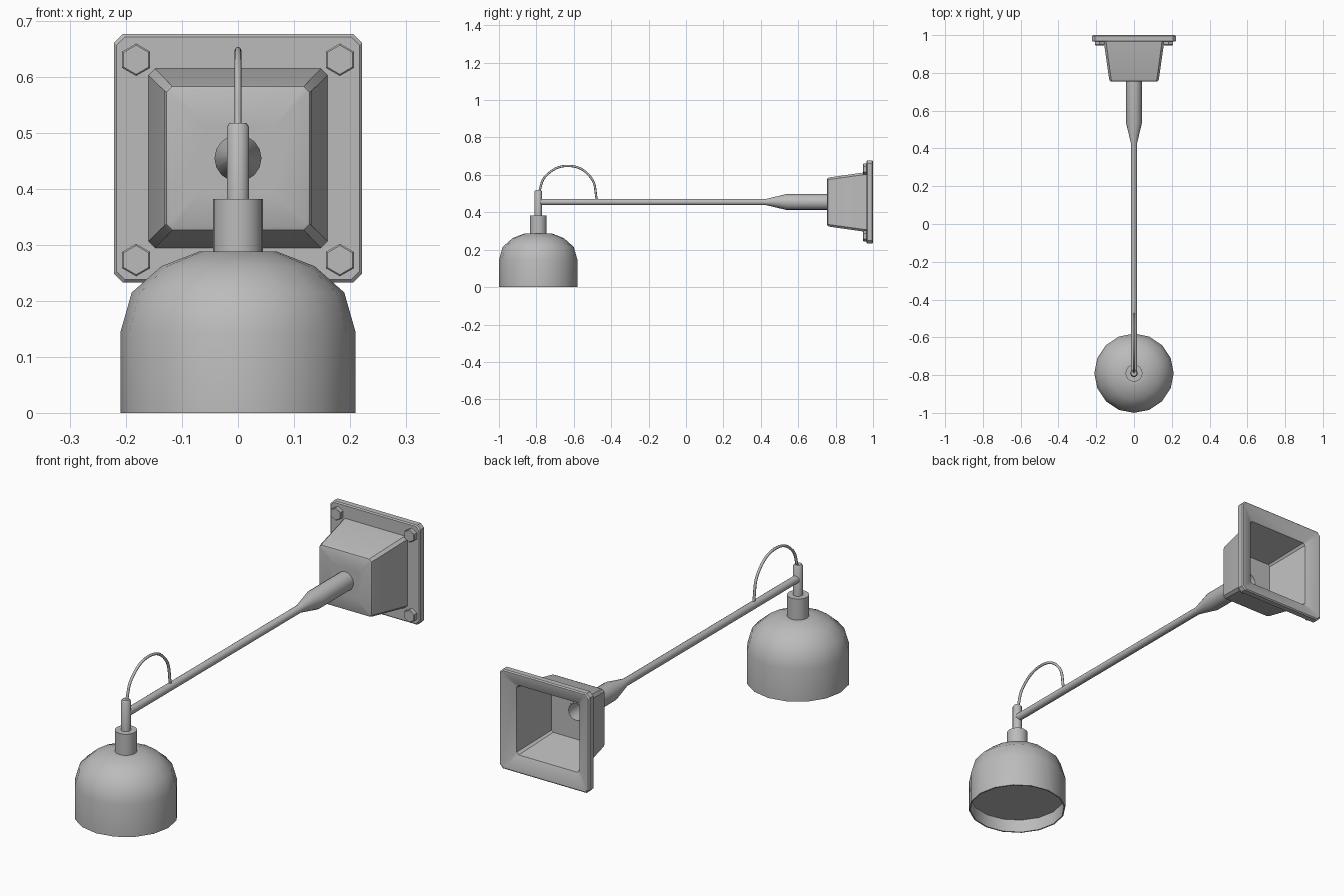
import bpy, bmesh
from math import sin, cos, pi, radians
from mathutils import Vector

cube = bpy.data.objects.get("Cube")
if cube:
    bpy.data.objects.remove(cube, do_unlink=True)

grey = bpy.data.materials.new("painted_grey")
grey.use_nodes = True
grey.diffuse_color = (0.5, 0.5, 0.5, 1)
grey.node_tree.nodes["Principled BSDF"].inputs["Base Color"].default_value = (0.5, 0.5, 0.5, 1)

LAMP_Y = -0.79
AXIS_Z = 0.455


def finish(obj, angle):
    bpy.ops.object.select_all(action="DESELECT")
    obj.select_set(True)
    bpy.context.view_layer.objects.active = obj
    bpy.ops.object.shade_smooth_by_angle(angle=radians(angle))


def loft(name, rings, angle=40, closed=False):
    """Skin a list of equal-length rings; cap the ends or join last to first."""
    bm = bmesh.new()
    loops = [[bm.verts.new(p) for p in ring] for ring in rings]
    n = len(loops[0])
    pairs = list(zip(loops, loops[1:]))
    if closed:
        pairs.append((loops[-1], loops[0]))
    else:
        bm.faces.new(loops[0])
        bm.faces.new(loops[-1])
    for a, b in pairs:
        for i in range(n):
            j = (i + 1) % n
            bm.faces.new((a[i], a[j], b[j], b[i]))
    bmesh.ops.recalc_face_normals(bm, faces=bm.faces)
    mesh = bpy.data.meshes.new(name)
    bm.to_mesh(mesh)
    bm.free()
    mesh.materials.append(grey)
    obj = bpy.data.objects.new(name, mesh)
    bpy.context.collection.objects.link(obj)
    finish(obj, angle)
    return obj


def circle(r, n, start=0.0):
    return [(r * cos(start + 2 * pi * i / n), r * sin(start + 2 * pi * i / n)) for i in range(n)]


def upright(name, profile, n=16):
    """Turned part on the lamp's vertical axis, profile of (radius, z)."""
    return loft(name, [[(x, LAMP_Y + y, z) for x, y in circle(r, n)] for r, z in profile])


def along_y(name, profile, n=16, x=0, z=AXIS_Z, start=0.0, angle=40):
    """Turned part lying along y, profile of (radius, y)."""
    return loft(name, [[(x + u, y, z + v) for u, v in circle(r, n, start)] for r, y in profile], angle)


def square(h, c, y):
    """Square ring of half size h with corners chamfered by c."""
    k = h - c
    return [(u, y, AXIS_Z + v) for u, v in
            ((h, -k), (h, k), (k, h), (-k, h), (-h, k), (-h, -k), (-k, -h), (k, -h))]


# Lamp shade with a thin wall and a recessed diffuser
upright("lamp_shade", [(0.04, 0.288), (0.07, 0.288), (0.137, 0.262), (0.19, 0.215), (0.21, 0.145),
                       (0.21, 0), (0.204, 0), (0.204, 0.06)])

# Socket collar and post
upright("socket_collar", [(0.045, 0.28), (0.045, 0.382)])
upright("lamp_post", [(0.02, 0.37), (0.02, 0.511), (0.015, 0.518)])

# Arm, swelling to a hollow sleeve at the wall box
along_y("arm", [(0.017, -0.785), (0.017, 0.43), (0.042, 0.535), (0.042, 0.775),
                (0.037, 0.775), (0.037, 0.56)])

# Hollow wall box with its mounting plate, one continuous shell
box = loft("wall_mount", [
    square(0.06, 0.008, 0.755), square(0.122, 0.008, 0.755), square(0.128, 0.01, 0.758),
    square(0.132, 0.011, 0.768), square(0.16, 0.012, 0.965), square(0.217, 0.015, 0.965),
    square(0.222, 0.016, 0.97), square(0.222, 0.016, 0.995), square(0.217, 0.015, 1.0),
    square(0.21, 0.013, 1.0), square(0.155, 0.01, 0.972), square(0.122, 0.008, 0.773),
    square(0.06, 0.008, 0.773)], angle=30, closed=True)

# Front wall panel around the sleeve
bm = bmesh.new()
for y in (0.755, 0.773):
    outer = [bm.verts.new(p) for p in square(0.06, 0.008, y)]
    inner = [bm.verts.new((u, y, AXIS_Z + v)) for u, v in circle(0.041, 16)]
    edges = [bm.edges.new((loop[i - 1], loop[i])) for loop in (outer, inner) for i in range(len(loop))]
    bmesh.ops.triangle_fill(bm, edges=edges, use_beauty=True, normal=Vector((0, -1 if y < 0.76 else 1, 0)))
mesh = bpy.data.meshes.new("sleeve_surround")
bm.to_mesh(mesh)
bm.free()
mesh.materials.append(grey)
surround = bpy.data.objects.new("sleeve_surround", mesh)
bpy.context.collection.objects.link(surround)

# Hexagonal bolts
for sx, side in ((-1, "right"), (1, "left")):
    for sz, level in ((-1, "lower"), (1, "upper")):
        along_y(f"bolt_{level}_{side}", [(0.026, 0.946), (0.029, 0.949), (0.029, 0.968)],
                n=6, x=sx * 0.182, z=AXIS_Z - 0.003 + sz * 0.179, start=pi / 6, angle=20)

# Power cable looping from the post to the arm
curve = bpy.data.curves.new("cable", "CURVE")
curve.dimensions = "3D"
curve.bevel_depth = 0.006
curve.bevel_resolution = 2
curve.resolution_u = 8
spline = curve.splines.new("BEZIER")
path = [(-0.787, 0.505), (-0.75, 0.594), (-0.625, 0.648), (-0.51, 0.588), (-0.475, 0.46)]
spline.bezier_points.add(len(path) - 1)
for point, (y, z) in zip(spline.bezier_points, path):
    point.co = (0, y, z)
    point.handle_left_type = point.handle_right_type = "AUTO"
curve.materials.append(grey)
cable = bpy.data.objects.new("cable", curve)
bpy.context.collection.objects.link(cable)
bpy.ops.object.select_all(action="DESELECT")
cable.select_set(True)
bpy.context.view_layer.objects.active = cable
bpy.ops.object.convert(target="MESH")
finish(bpy.context.object, 60)
